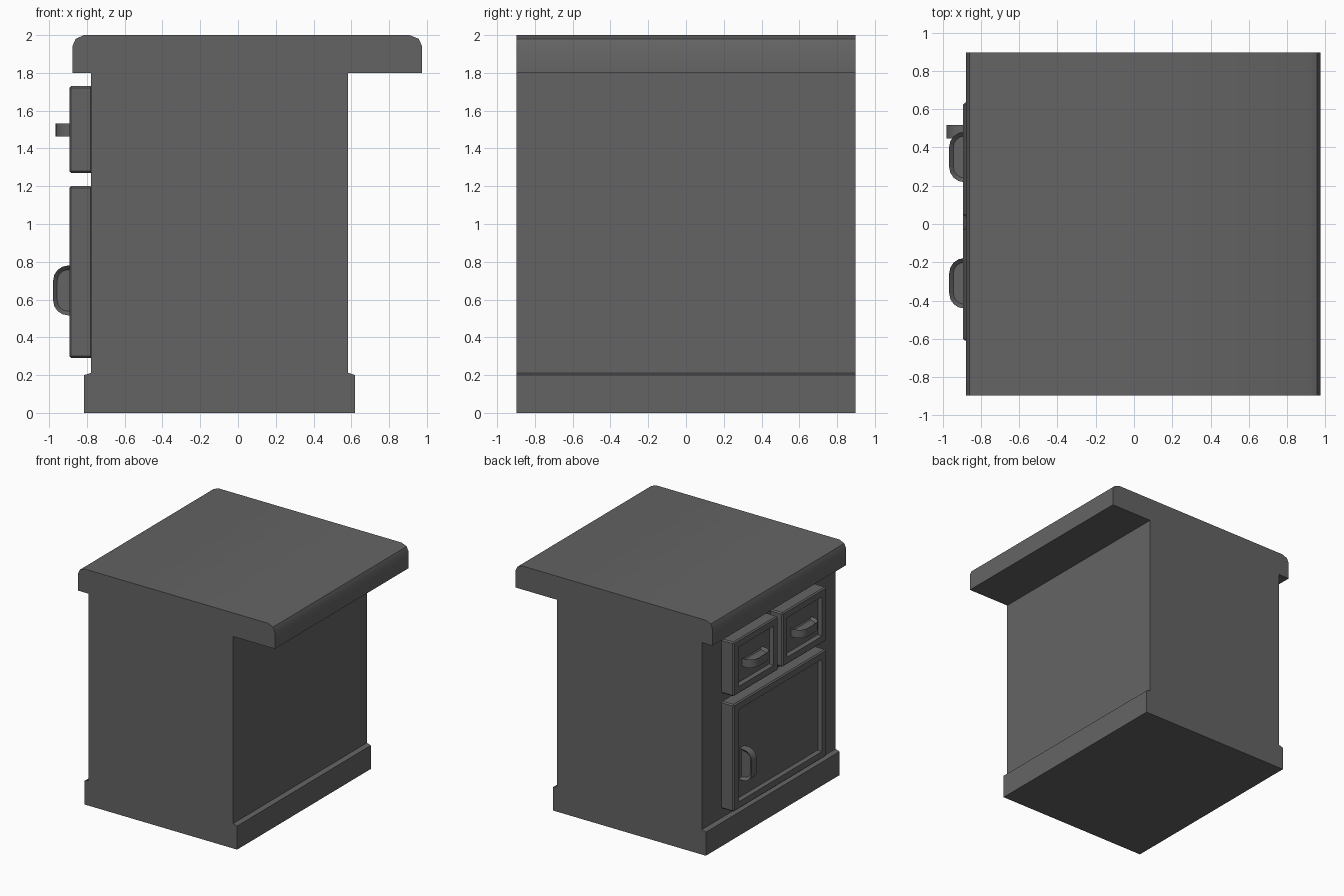
import bpy, bmesh, math
from mathutils import Vector

if "Cube" in bpy.data.objects:
    bpy.data.objects.remove(bpy.data.objects["Cube"])

# dark grey paint
paint = bpy.data.materials.new("dark_grey")
paint.diffuse_color = (0.127, 0.127, 0.127, 1)
paint.use_nodes = True
paint.node_tree.nodes["Principled BSDF"].inputs["Base Color"].default_value = paint.diffuse_color


def finish(bm, name):
    bmesh.ops.recalc_face_normals(bm, faces=bm.faces)
    me = bpy.data.meshes.new(name)
    bm.to_mesh(me)
    bm.free()
    me.materials.append(paint)
    ob = bpy.data.objects.new(name, me)
    bpy.context.collection.objects.link(ob)
    return ob


def smooth(ob, degrees=35):
    bpy.ops.object.select_all(action='DESELECT')
    bpy.context.view_layer.objects.active = ob
    ob.select_set(True)
    bpy.ops.object.shade_smooth_by_angle(angle=math.radians(degrees))


def prism(points, offset):
    """Closed solid from a flat outline pushed along offset."""
    bm = bmesh.new()
    face = bm.faces.new([bm.verts.new(p) for p in points])
    ext = bmesh.ops.extrude_face_region(bm, geom=[face], use_keep_orig=True)
    verts = [g for g in ext["geom"] if isinstance(g, bmesh.types.BMVert)]
    bmesh.ops.translate(bm, verts=verts, vec=offset)
    bmesh.ops.recalc_face_normals(bm, faces=bm.faces)
    return bm


def panel(name, y0, y1, z0, z1):
    """Framed front with a recessed, sloped centre, facing -x."""
    x0, x1 = -0.893, -0.77
    bm = prism([(x0, y0, z0), (x0, y1, z0), (x0, y1, z1), (x0, y0, z1)], (x1 - x0, 0, 0))
    bmesh.ops.bevel(bm, geom=bm.edges[:], offset=0.01, segments=1, affect='EDGES')
    front = min(bm.faces, key=lambda f: f.calc_center_median().x)
    bmesh.ops.inset_region(bm, faces=[front], thickness=0.075)
    bmesh.ops.inset_region(bm, faces=[front], thickness=0.015, depth=-0.03)
    finish(bm, name)


def handle(name, centre, tip, vertical):
    """Rounded pull with a sunken web on both flat sides."""
    root, half, r, width = -0.855, 0.132, 0.08, 0.07
    outline = [(root, -half)]
    for sign, angles in ((-1, range(0, 5)), (1, range(4, -1, -1))):
        for i in angles:
            a = math.radians(i * 22.5)
            outline.append((tip + r - r * math.sin(a), sign * (half - r + r * math.cos(a))))
    # corner arcs run from the sides round to the flat tip
    outline = [outline[0]] + outline[1:6] + outline[6:] + [(root, half)]
    cy, cz = centre
    if vertical:
        pts = [(x, cy - width / 2, cz + t) for x, t in outline]
        axis = Vector((0, 1, 0))
    else:
        pts = [(x, cy + t, cz - width / 2) for x, t in outline]
        axis = Vector((0, 0, 1))
    bm = prism(pts, axis * width)
    for side in [f for f in bm.faces if abs(f.normal.dot(axis)) > 0.9]:
        bmesh.ops.inset_region(bm, faces=[side], thickness=0.022)
        bmesh.ops.translate(bm, verts=side.verts[:], vec=-side.normal * 0.02)
    smooth(finish(bm, name))


# cabinet carcass with plinth
body = [(-0.815, 0), (0.62, 0), (0.62, 0.2), (0.583, 0.212), (0.583, 1.8),
        (-0.777, 1.8), (-0.777, 0.212), (-0.815, 0.2)]
finish(prism([(x, -0.897, z) for x, z in body], (0, 1.794, 0)), "cabinet_body")

# worktop with rounded ends, overhanging on the +x side
worktop = [(-0.777, 1.8), (0.583, 1.8), (0.975, 1.8), (0.975, 1.94), (0.957, 1.98), (0.91, 2.0),
           (-0.815, 2.0), (-0.86, 1.98), (-0.877, 1.94), (-0.877, 1.8)]
smooth(finish(prism([(x, -0.897, z) for x, z in worktop], (0, 1.794, 0)), "worktop"))

# two drawers above one door
panel("drawer_left", 0.04, 0.635, 1.27, 1.73)
panel("drawer_right", -0.61, -0.02, 1.27, 1.73)
panel("door", -0.61, 0.635, 0.29, 1.2)

# pulls
handle("drawer_handle_left", (0.35, 1.498), -0.966, False)
handle("drawer_handle_right", (-0.31, 1.498), -0.966, False)
handle("door_handle", (0.483, 0.648), -0.979, True)
